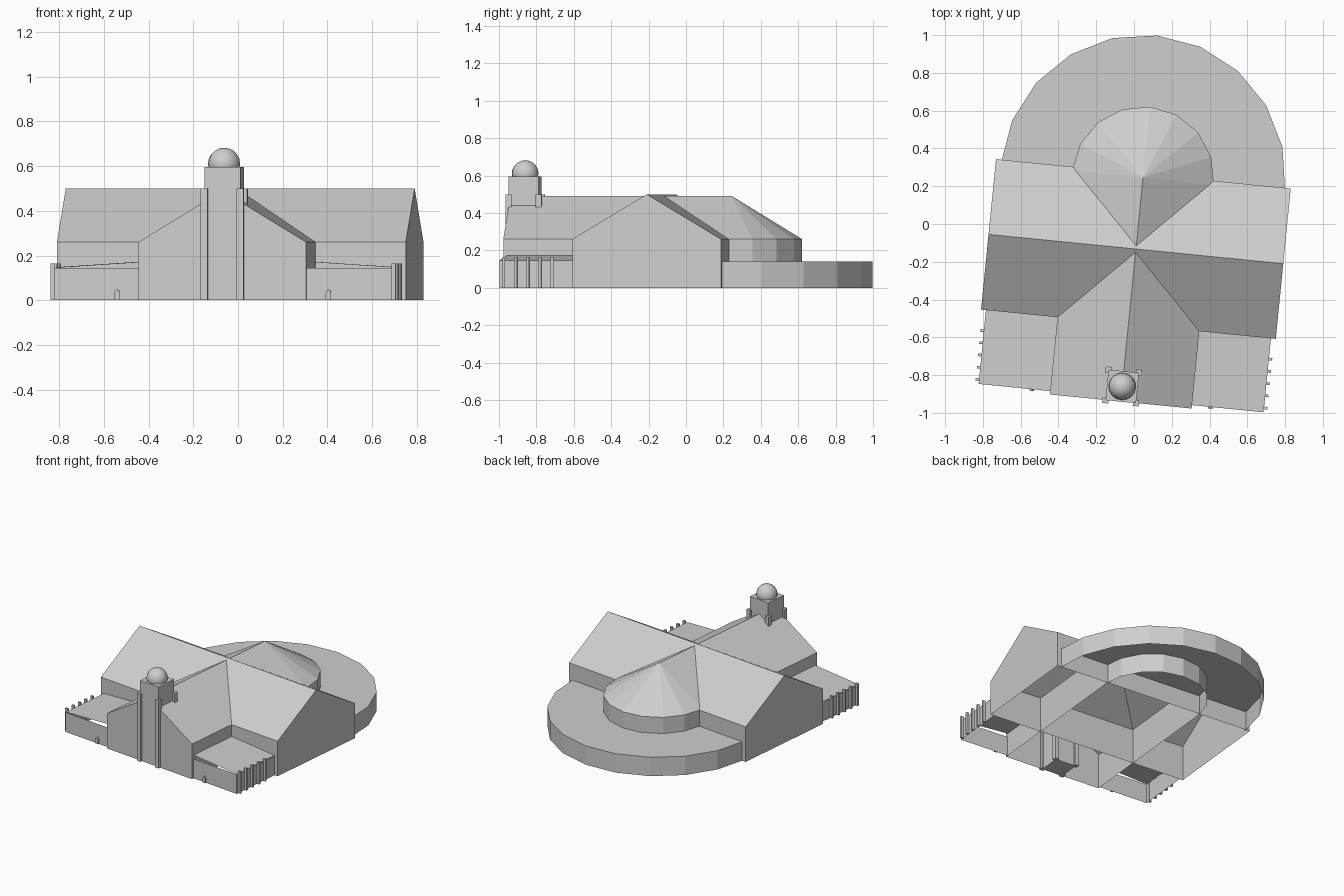
import bpy, bmesh
from math import sin, cos, pi, radians
from mathutils import Matrix

cube = bpy.data.objects.get("Cube")
if cube:
    bpy.data.objects.remove(cube, do_unlink=True)

# The whole building is turned slightly about the upright axis
PLACE = Matrix.Translation((0.01, -0.1325, 0)) @ Matrix.Rotation(radians(-5.67), 4, 'Z')

stone = bpy.data.materials.new("pale_grey_stone")
GREY = (0.62, 0.62, 0.62, 1)
stone.diffuse_color = GREY
stone.use_nodes = True
stone.node_tree.nodes["Principled BSDF"].inputs["Base Color"].default_value = GREY

EAVES, RIDGE, NAVE_RIDGE = 0.26, 0.5, 0.49
NAVE_W, NAVE_FRONT, APSE_Y = 0.377, -0.811, 0.38
TRANS_L, TRANS_W = 0.784, 0.4
AISLE_W, AISLE_FRONT, AISLE_H = 0.758, -0.793, 0.145


def finish(name, bm, recalc=True):
    if recalc:
        bmesh.ops.recalc_face_normals(bm, faces=bm.faces)
    mesh = bpy.data.meshes.new(name)
    bm.to_mesh(mesh)
    bm.free()
    mesh.materials.append(stone)
    obj = bpy.data.objects.new(name, mesh)
    bpy.context.collection.objects.link(obj)
    obj.matrix_world = PLACE
    return obj


def box(name, x, y, z, half_x, half_y, height):
    bm = bmesh.new()
    bmesh.ops.create_cube(bm, size=1)
    bmesh.ops.scale(bm, vec=(2 * half_x, 2 * half_y, height), verts=bm.verts)
    bmesh.ops.translate(bm, vec=(x, y, z + height / 2), verts=bm.verts)
    return finish(name, bm)


def gabled_hall(name, half, ridge, start, end, cap_end, along_x=False):
    """Floorless hall with a pitched roof, running from start to end."""
    bm = bmesh.new()
    profile = [(-half, 0), (-half, EAVES), (0, ridge), (half, EAVES), (half, 0)]

    def section(t):
        return [bm.verts.new((t, a, z) if along_x else (a, t, z)) for a, z in profile]

    near, far = section(start), section(end)
    for i in range(len(profile) - 1):
        bm.faces.new((near[i], near[i + 1], far[i + 1], far[i]))
    bm.faces.new(near)
    if cap_end:
        bm.faces.new(far)
    return finish(name, bm)


def half_round(name, radius, height, apex, segments):
    """Half-round wall roofed by a half cone, or flat where apex equals height."""
    bm = bmesh.new()
    arc = [(radius * cos(pi * i / segments), APSE_Y + radius * sin(pi * i / segments))
           for i in range(segments + 1)]
    low = [bm.verts.new((x, y, 0)) for x, y in arc]
    high = [bm.verts.new((x, y, height)) for x, y in arc]
    for i in range(segments):
        bm.faces.new((low[i], low[i + 1], high[i + 1], high[i]))
    if apex > height:
        tip = bm.verts.new((0, APSE_Y, apex))
        for i in range(segments):
            bm.faces.new((high[i], high[i + 1], tip))
    else:
        bm.faces.new(high)
    return finish(name, bm, recalc=False)


def sheet(name, *faces):
    """Separate flat panels; each is a list of corner points."""
    bm = bmesh.new()
    for corners in faces:
        bm.faces.new([bm.verts.new(c) for c in corners])
    return finish(name, bm, recalc=False)


# Main halls
gabled_hall("nave", NAVE_W, NAVE_RIDGE, NAVE_FRONT, APSE_Y, False)
gabled_hall("transept", TRANS_W, RIDGE, -TRANS_L, TRANS_L, True, along_x=True)

# Rounded east end with its low surrounding walk
half_round("apse", NAVE_W, EAVES, NAVE_RIDGE, 8)
half_round("ambulatory", 0.756, 0.14, 0.14, 10)

# Side aisles with lean-to roofs, posts and small arched doors
for side, s in (("right", -1), ("left", 1)):
    inner, outer = s * NAVE_W, s * AISLE_W
    back, front = -TRANS_W, AISLE_FRONT
    front_wall = [(inner, front, 0), (outer, front, 0),
                  (outer, front, AISLE_H), (inner, front, AISLE_H)]
    side_wall = [(outer, front, 0), (outer, back, 0),
                 (outer, back, AISLE_H), (outer, front, AISLE_H)]
    roof = [(inner, front, 0.172), (outer, front, AISLE_H + 0.002),
            (outer, back, AISLE_H + 0.002), (inner, back, 0.172)]
    sheet(side + "_aisle", *[f[::s] for f in (front_wall, side_wall, roof)])

    for i in range(5):
        box(f"{side}_aisle_post_{i + 1}", s * 0.766, -0.51 - 0.065 * i, 0,
            0.01, 0.007, 0.165)

    # Pointed-arch door plate
    bm = bmesh.new()
    outline = [(-0.012, 0), (0.012, 0), (0.012, 0.033), (0.008, 0.043),
               (0, 0.05), (-0.008, 0.043), (-0.012, 0.033)]
    door = bm.faces.new([bm.verts.new((s * 0.475 + x, front, z)) for x, z in outline])
    new = bmesh.ops.extrude_face_region(bm, geom=[door])["geom"]
    bmesh.ops.translate(bm, vec=(0, -0.009, 0),
                        verts=[v for v in new if isinstance(v, bmesh.types.BMVert)])
    finish(side + "_aisle_door", bm)

# Bell tower with corner buttresses
TOWER_Y, TOWER_HALF = -0.731, 0.081
box("tower", 0, TOWER_Y, 0, TOWER_HALF, TOWER_HALF, 0.595)
for sx, side in ((-1, "right"), (1, "left")):
    for sy, end in ((-1, "front"), (1, "back")):
        box(f"tower_buttress_{end}_{side}", sx * TOWER_HALF,
            TOWER_Y + sy * TOWER_HALF, 0, 0.016, 0.016, 0.5)

# Dome on the tower
bm = bmesh.new()
bmesh.ops.create_uvsphere(bm, u_segments=16, v_segments=10, radius=0.072)
bmesh.ops.translate(bm, vec=(0, TOWER_Y, 0.61), verts=bm.verts)
for face in bm.faces:
    face.smooth = True
finish("tower_dome", bm)
